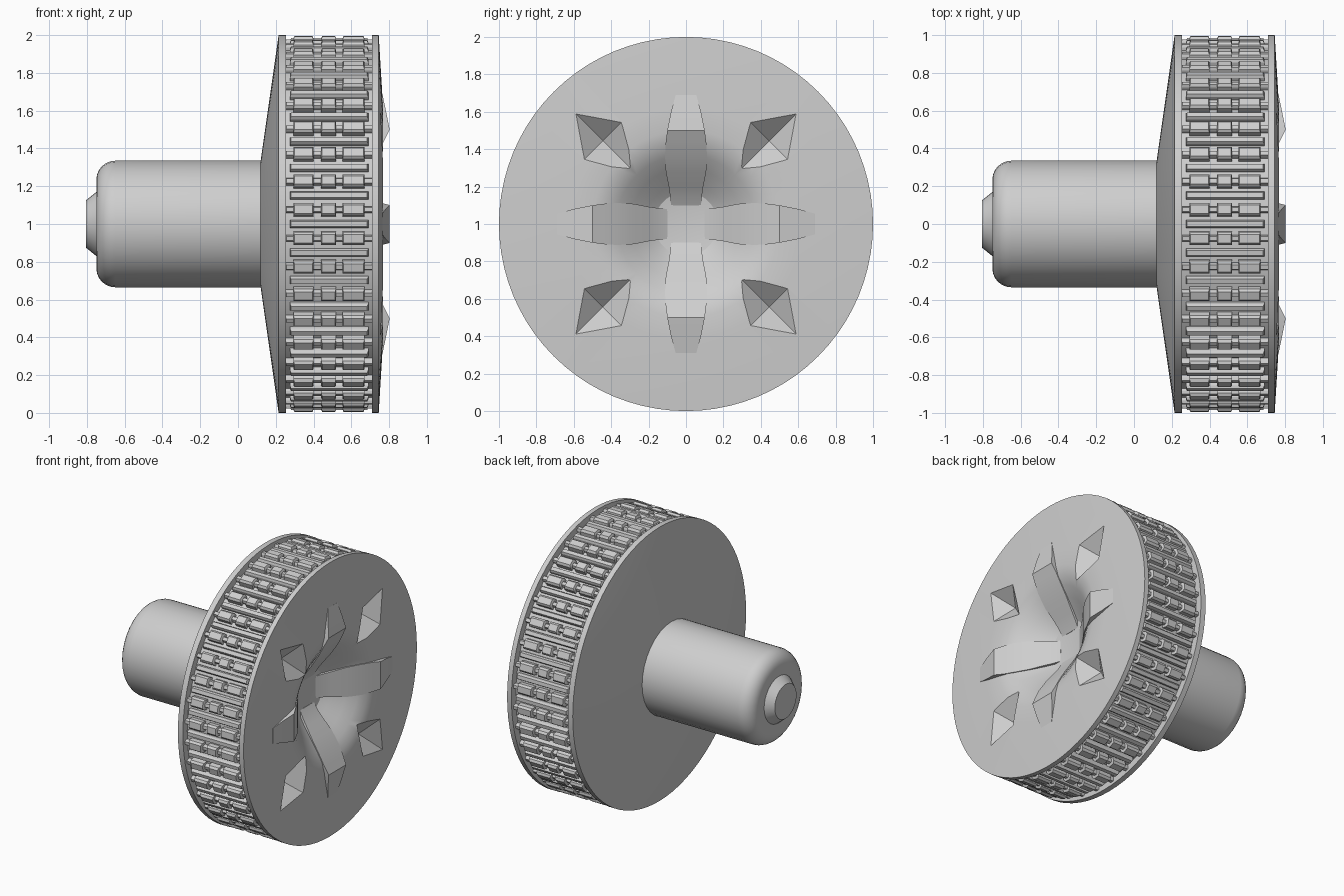
import bpy, bmesh, math
from mathutils import Matrix, Vector

cube = bpy.data.objects.get("Cube")
if cube:
    bpy.data.objects.remove(cube, do_unlink=True)

grey = bpy.data.materials.new("light_grey")
grey.use_nodes = True
colour = (0.62, 0.62, 0.62, 1)
grey.diffuse_color = colour
grey.node_tree.nodes["Principled BSDF"].inputs["Base Color"].default_value = colour

AXIS = Matrix.Translation((0, 0, 1))  # the wheel turns about x at this height


def turn(angle):
    return Matrix.Rotation(angle, 4, 'X')


def finish(name, bm, smooth=True):
    bmesh.ops.recalc_face_normals(bm, faces=bm.faces[:])
    mesh = bpy.data.meshes.new(name)
    bm.transform(AXIS)
    bm.to_mesh(mesh)
    bm.free()
    mesh.materials.append(grey)
    ob = bpy.data.objects.new(name, mesh)
    bpy.context.collection.objects.link(ob)
    if smooth:
        shade(ob)
    return ob


def activate(ob):
    bpy.ops.object.select_all(action='DESELECT')
    ob.select_set(True)
    bpy.context.view_layer.objects.active = ob


def shade(ob):
    activate(ob)
    bpy.ops.object.shade_smooth_by_angle(angle=math.radians(25))


def lathe(profile, sides):
    """Closed solid of revolution about x from (x, radius) points."""
    bm = bmesh.new()
    rings = []
    for x, r in profile:
        count = sides if r > 0 else 1
        rings.append([bm.verts.new((x, r * math.cos(math.tau * i / sides),
                                    r * math.sin(math.tau * i / sides)))
                      for i in range(count)])
    for a, b in zip(rings, rings[1:]):
        for i in range(sides):
            j = (i + 1) % sides
            quad = [a[i % len(a)], a[j % len(a)], b[j % len(b)], b[i % len(b)]]
            bm.faces.new(list(dict.fromkeys(quad)))
    return bm


def loft(bm, sections):
    """Solid through matching cross-sections, capped at both ends."""
    loops = [[bm.verts.new(p) for p in s] for s in sections]
    n = len(loops[0])
    for a, b in zip(loops, loops[1:]):
        for i in range(n):
            j = (i + 1) % n
            bm.faces.new((a[i], a[j], b[j], b[i]))
    bm.faces.new(loops[0])
    bm.faces.new(loops[-1])


# Wheel body: shallow back cone, two rims, tread channel, dished front face
BASE = 0.95
wheel = finish("wheel_body", lathe([
    (0.12, 0), (0.12, 0.335), (0.215, 1), (0.255, 1), (0.255, BASE),
    (0.71, BASE), (0.71, 1), (0.745, 1), (0.768, 0.62), (0.768, 0.5),
    (0.755, 0.43), (0.72, 0.37), (0.67, 0.3), (0.6, 0.22), (0.565, 0.17),
    (0.555, 0.1), (0.555, 0)], 80), smooth=False)

# Four diamond pockets sunk into the front face
bm = bmesh.new()
centre = Vector((0.66, 0.445, 0.445))
for k in range(4):
    spin = turn(k * math.pi / 2)
    ring = []
    for y, z in ((0.28, 0.28), (0.54, 0.35), (0.6, 0.6), (0.35, 0.54)):
        rim = Vector((0.763, y, z))
        ring.append(bm.verts.new(spin @ (centre + (rim - centre) * 2)))
    apex = bm.verts.new(spin @ centre)
    bm.faces.new(ring)
    for i in range(4):
        bm.faces.new((ring[i], ring[(i + 1) % 4], apex))
cutter = finish("pocket_cutter", bm, smooth=False)
cutter.hide_render = True
cut = wheel.modifiers.new("pockets", 'BOOLEAN')
cut.object = cutter
cut.solver = 'EXACT'
activate(wheel)
bpy.ops.object.modifier_apply(modifier=cut.name)
bpy.data.objects.remove(cutter, do_unlink=True)
shade(wheel)

# Cross of four ribs running down into the dish: (radius, height, half width)
stations = [(0.69, 0.764, 0.055), (0.6, 0.783, 0.08), (0.5, 0.803, 0.1),
            (0.44, 0.773, 0.108), (0.37, 0.738, 0.112), (0.28, 0.68, 0.108),
            (0.2, 0.62, 0.092), (0.15, 0.585, 0.085), (0.1, 0.558, 0.08)]
bm = bmesh.new()
for k in range(4):
    spin = turn(k * math.pi / 2)
    loft(bm, [[spin @ Vector(p) for p in (
        (x, -w, r), (x, w, r), (x - 0.1, w, r), (x - 0.1, -w, r))]
        for r, x, w in stations])
finish("cross_ribs", bm)


# Tread: long bars alternating with rows of three blocks on a thin strip
def lug(bm, x0, x1, width, top, angle):
    spin = turn(angle)
    sections = []
    for r, w, inset in ((BASE - 0.02, width, 0), (top - 0.015, width, 0),
                        (top, width * 0.65, 0.006)):
        h = w / 2
        sections.append([spin @ Vector(p) for p in (
            (x0 + inset, -r, -h), (x1 - inset, -r, -h),
            (x1 - inset, -r, h), (x0 + inset, -r, h))])
    loft(bm, sections)


PAIRS = 40
bars, blocks = bmesh.new(), bmesh.new()
for k in range(PAIRS):
    a = math.tau * k / PAIRS
    b = a + math.pi / PAIRS
    lug(bars, 0.275, 0.69, 0.04, 0.985, a)
    lug(blocks, 0.25, 0.715, 0.035, 0.98, b)
    for x0, x1 in ((0.293, 0.4), (0.44, 0.52), (0.553, 0.67)):
        lug(blocks, x0, x1, 0.07, 0.997, b)
finish("tread_bars", bars, smooth=False)
finish("tread_blocks", blocks, smooth=False)

# Axle with a rounded outer end
R, F = 0.335, 0.1
corner = [(-0.75 + F - F * math.cos(t), R - F + F * math.sin(t))
          for t in (math.pi / 2 * i / 6 for i in range(7))]
finish("axle", lathe([(-0.75, 0)] + corner + [(0.15, R), (0.15, 0)], 32))

# Tapered button on the end of the axle
finish("axle_tip", lathe([(-0.805, 0), (-0.805, 0.125), (-0.75, 0.17),
                          (-0.73, 0.17), (-0.73, 0)], 32))
